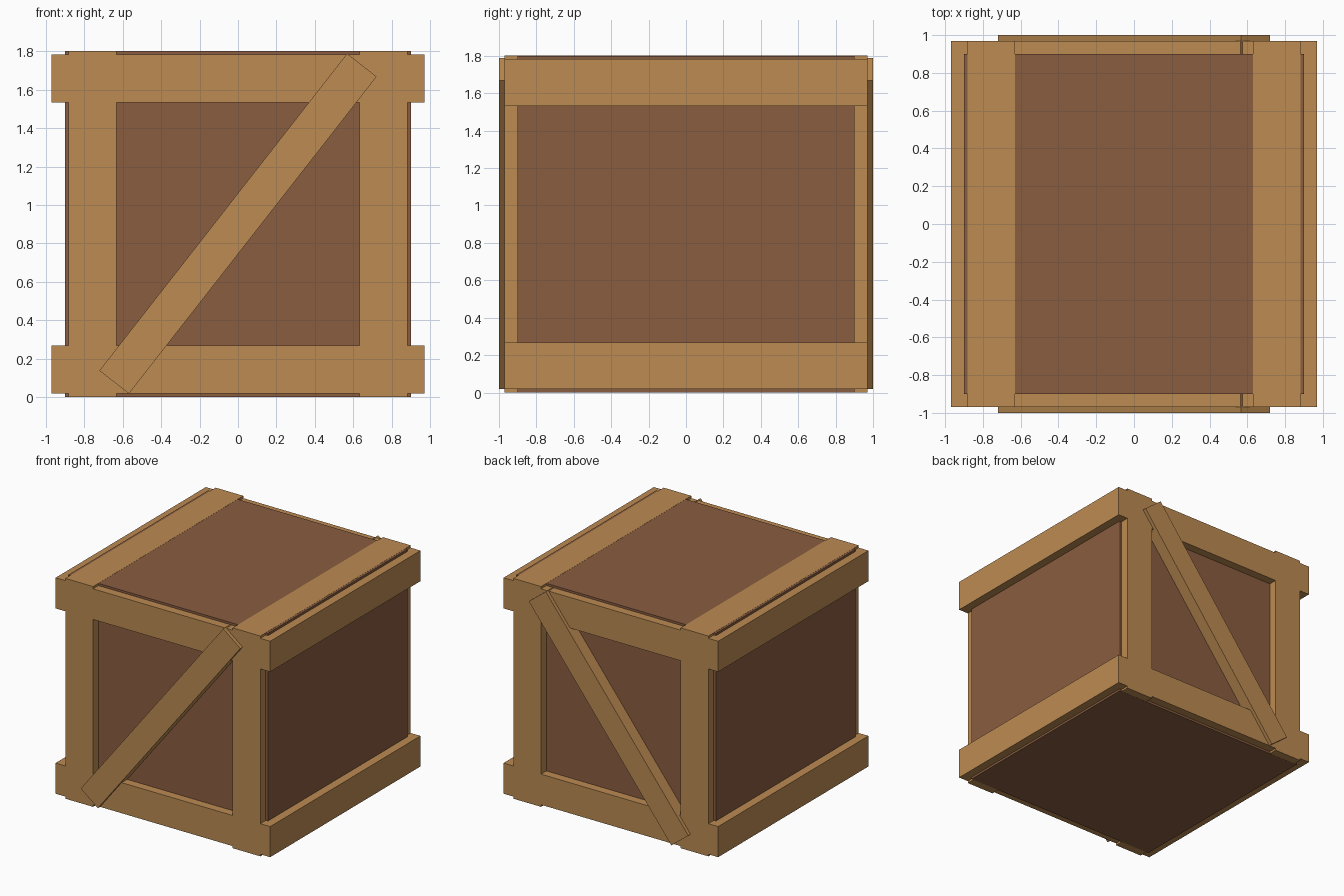
import bpy, bmesh
from math import radians
from mathutils import Matrix

if "Cube" in bpy.data.objects:
    bpy.data.objects.remove(bpy.data.objects["Cube"])


def material(name, rgb):
    m = bpy.data.materials.new(name)
    m.diffuse_color = (*rgb, 1)
    m.use_nodes = True
    m.node_tree.nodes["Principled BSDF"].inputs["Base Color"].default_value = m.diffuse_color
    return m


DARK = material("dark_wood", (0.254, 0.109, 0.051))
LIGHT = material("light_wood", (0.503, 0.258, 0.084))


def box(name, centre, size, mat, tilt=0):
    """Box of given size, optionally tilted about y."""
    bm = bmesh.new()
    bmesh.ops.create_cube(bm, size=1, matrix=Matrix.Diagonal((*size, 1)))
    bm.transform(Matrix.Translation(centre) @ Matrix.Rotation(tilt, 4, 'Y'))
    me = bpy.data.meshes.new(name)
    bm.to_mesh(me)
    bm.free()
    me.materials.append(mat)
    ob = bpy.data.objects.new(name, me)
    bpy.context.collection.objects.link(ob)
    return ob


MID = 0.9  # half height of the crate

# Inner crate body
box("crate_body", (0, 0, MID), (1.8, 1.8, 1.8), DARK)

# Horizontal bands running round all four sides
for name, s in (("lower_band", -1), ("upper_band", 1)):
    box(name, (0, 0, MID + s * 0.757), (1.94, 1.94, 0.25), LIGHT)

# Upright boards on front and back, continuing across the top
for name, s in (("left_upright", -1), ("right_upright", 1)):
    box(name, (s * 0.756, 0, MID + 0.001), (0.25, 1.94, 1.8), LIGHT)

# Diagonal brace showing on front and back
box("diagonal_brace", (0, 0, MID + 0.003), (2.093, 2.0, 0.195), LIGHT, -radians(52))
